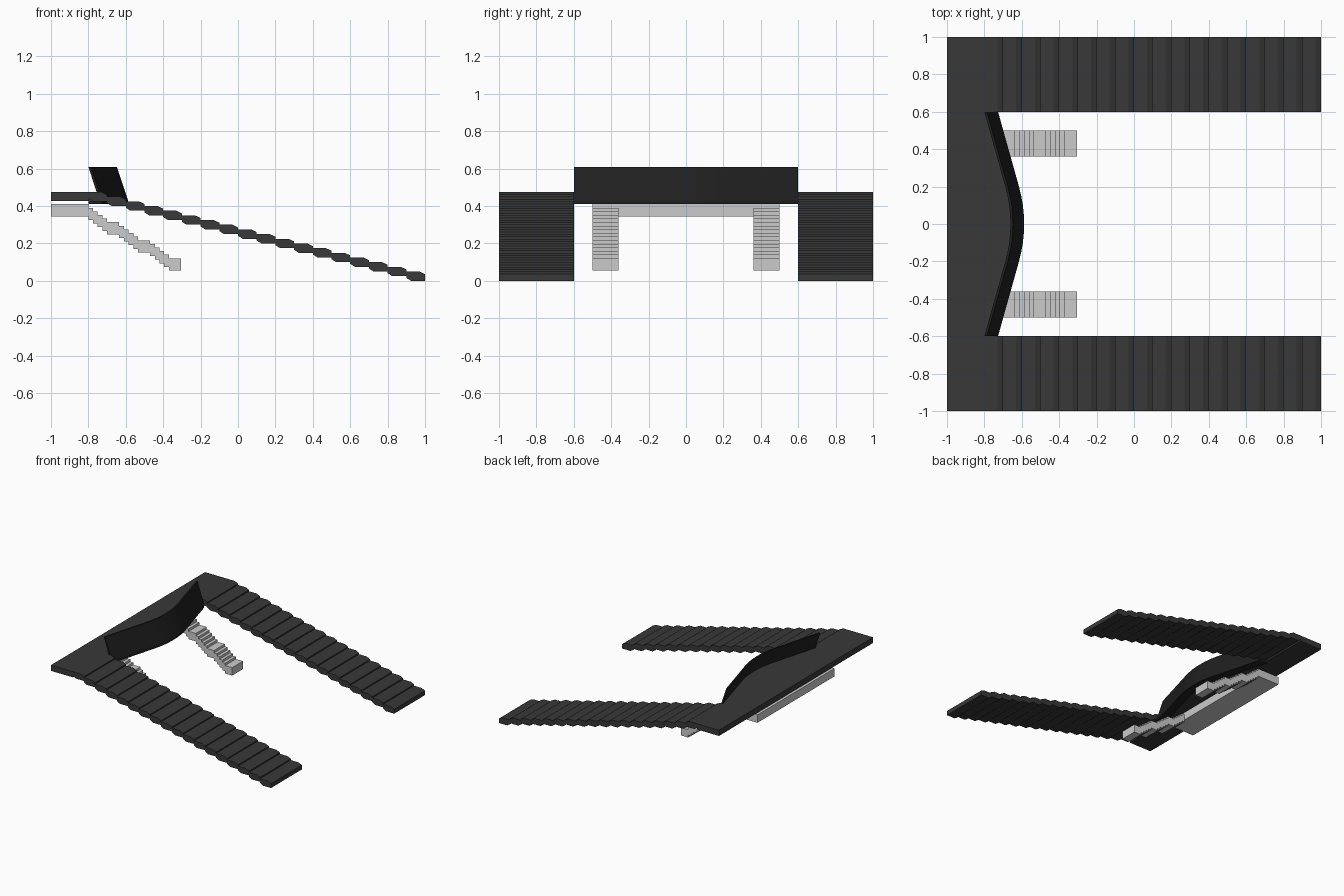
import bpy, bmesh

if "Cube" in bpy.data.objects:
    bpy.data.objects.remove(bpy.data.objects["Cube"])


def material(name, v):
    m = bpy.data.materials.new(name)
    m.diffuse_color = (v, v, v, 1)
    m.use_nodes = True
    m.node_tree.nodes["Principled BSDF"].inputs["Base Color"].default_value = m.diffuse_color
    return m


DARK = material("dark_panel", 0.04)
BLACK = material("black_panel", 0.014)


def make_object(name, bm, mat=None, mirror=False):
    bmesh.ops.recalc_face_normals(bm, faces=bm.faces)
    me = bpy.data.meshes.new(name)
    bm.to_mesh(me)
    bm.free()
    ob = bpy.data.objects.new(name, me)
    bpy.context.collection.objects.link(ob)
    if mat:
        me.materials.append(mat)
    if mirror:
        mod = ob.modifiers.new("mirror", 'MIRROR')
        mod.use_axis = (False, True, False)
        mod.use_mirror_merge = False
    return ob


def loft(name, rings, mat=None, mirror=False):
    """Skin a closed solid through equal-length rings of points."""
    bm = bmesh.new()
    vs = [[bm.verts.new(p) for p in ring] for ring in rings]
    n = len(vs[0])
    for a, b in zip(vs, vs[1:]):
        for i in range(n):
            j = (i + 1) % n
            bm.faces.new((a[i], a[j], b[j], b[i]))
    bm.faces.new(vs[0])
    bm.faces.new(vs[-1])
    return make_object(name, bm, mat, mirror)


def extrude_y(name, profile, y0, y1, mat=None, mirror=False):
    return loft(name, [[(x, y, z) for x, z in profile] for y in (y0, y1)], mat, mirror)


# Long side flights: overlapping chamfered slats, one every 0.1
top, bottom = [], []
for i in range(18):
    x, z = -0.8 + 0.1 * i, 0.475 - 0.025 * i
    top += [(x, z), (x + 0.07, z), (x + 0.1, z - 0.014)]
    bottom += [(x, z - 0.034), (x + 0.025, z - 0.05), (x + 0.1, z - 0.05)]
extrude_y("side_ramp", top + bottom[::-1], 0.6, 1.0, DARK, True)

# Bowed path followed by the barrier (y, front x)
half = [(0.6, -0.727), (0.2, -0.615), (0.15, -0.603), (0.1, -0.594), (0.05, -0.589)]
path = [(-y, x) for y, x in half] + [(0, -0.588)] + [(y, x) for y, x in half[::-1]]

# Upper platform, its inner edge tucked into the barrier
outline = [(-1, -1), (-0.8, -1), (-0.8, -0.6)]
outline += [(x - 0.024, y) for y, x in path]
outline += [(-0.8, 0.6), (-0.8, 1), (-1, 1)]
loft("platform", [[(x, y, z) for x, y in outline] for z in (0.428, 0.475)], DARK)

# Leaning barrier with a flange under the platform
section = [(-0.073, 0.61), (-0.06, 0.61), (0, 0.43), (0, 0.41),
           (-0.073, 0.41), (-0.073, 0.43), (-0.015, 0.43)]
loft("barrier", [[(x + dx, y, z) for dx, z in section] for y, x in path], BLACK)

# Lower landing slab
extrude_y("lower_landing", [(-1, 0.345), (-0.8, 0.345), (-0.8, 0.41), (-1, 0.41)], -0.5, 0.5)

# Narrow lower stairs: three flights of five drops, each ending in a landing
steps, x, z = [], -0.8, 0.41
for flight in range(3):
    for k in range(5):
        z -= 0.0193
        w = 0.025 if k < 4 else 0.065
        steps += [(x, z), (x + w, z)]
        x += w
extrude_y("lower_stair", steps + [(a, b - 0.065) for a, b in steps[::-1]], 0.36, 0.5, None, True)
